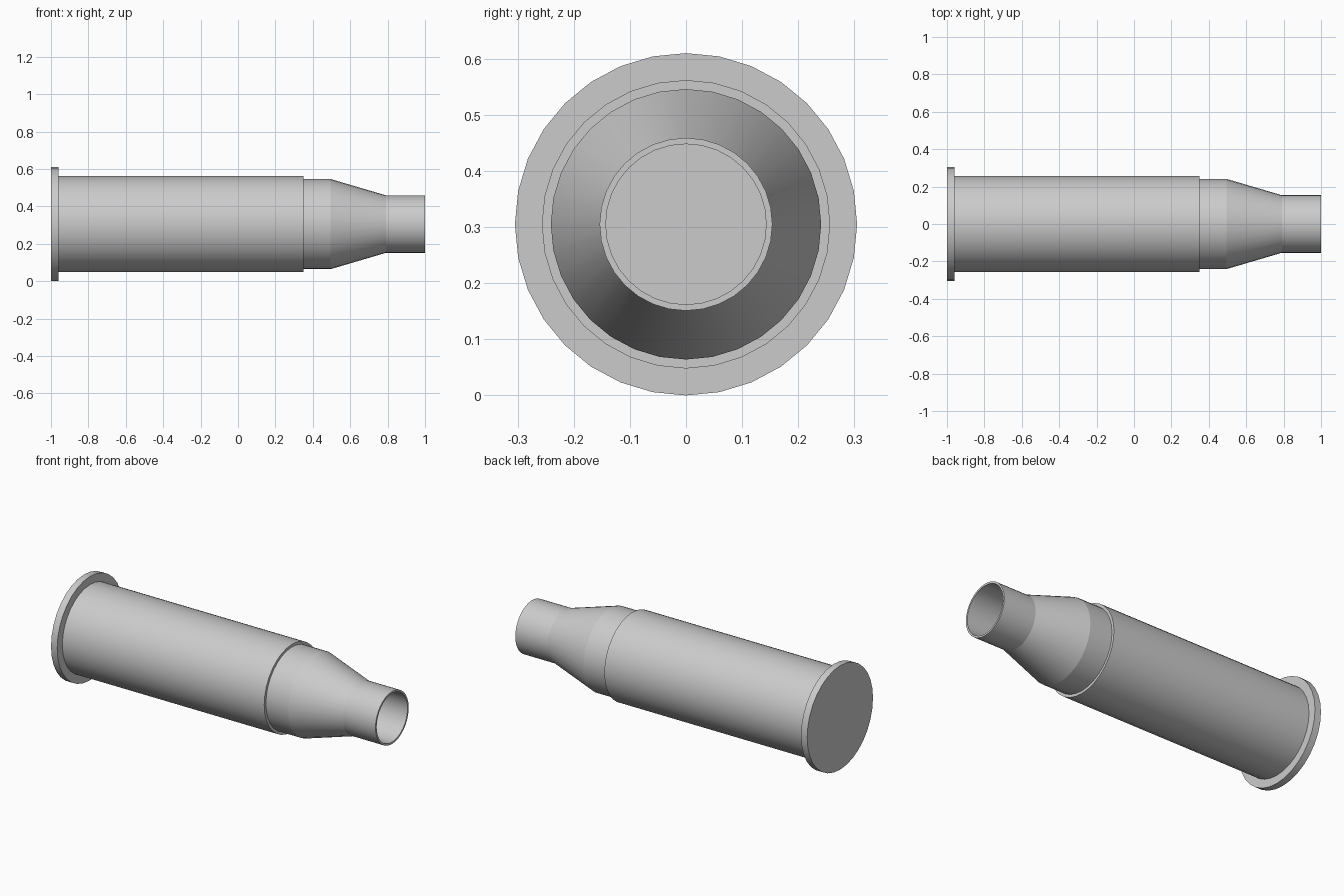
import bpy, bmesh, math

if "Cube" in bpy.data.objects:
    bpy.data.objects.remove(bpy.data.objects["Cube"])

SIDES = 32
AXIS_Z = 0.305


def lathe(name, profile):
    """Revolve (x, radius) points around the long axis; radius 0 becomes a pole."""
    bm = bmesh.new()
    rings = []
    for x, r in profile:
        if r == 0:
            rings.append([bm.verts.new((x, 0, AXIS_Z))] * SIDES)
            continue
        angles = [2 * math.pi * i / SIDES for i in range(SIDES)]
        rings.append([bm.verts.new((x, r * math.sin(a), AXIS_Z + r * math.cos(a)))
                      for a in angles])
    for a, b in zip(rings, rings[1:]):
        for i in range(SIDES):
            j = (i + 1) % SIDES
            bm.faces.new(list(dict.fromkeys((a[i], a[j], b[j], b[i]))))
    bmesh.ops.recalc_face_normals(bm, faces=bm.faces)
    mesh = bpy.data.meshes.new(name)
    bm.to_mesh(mesh)
    bm.free()
    obj = bpy.data.objects.new(name, mesh)
    bpy.context.collection.objects.link(obj)
    bpy.ops.object.select_all(action='DESELECT')
    bpy.context.view_layer.objects.active = obj
    obj.select_set(True)
    bpy.ops.object.shade_smooth_by_angle(angle=math.radians(14))
    return obj


# Rim, body, stepped shoulder and neck, then back down the hollow inside
outer = [(-1, 0), (-1, 0.305), (-0.96, 0.305), (-0.96, 0.257), (0.35, 0.257),
         (0.35, 0.241), (0.495, 0.241), (0.79, 0.154), (1, 0.154)]
inner = [(1, 0.143), (0.79, 0.143), (0.495, 0.229), (-0.95, 0.229), (-0.95, 0)]
lathe("shell_casing", outer + inner)
